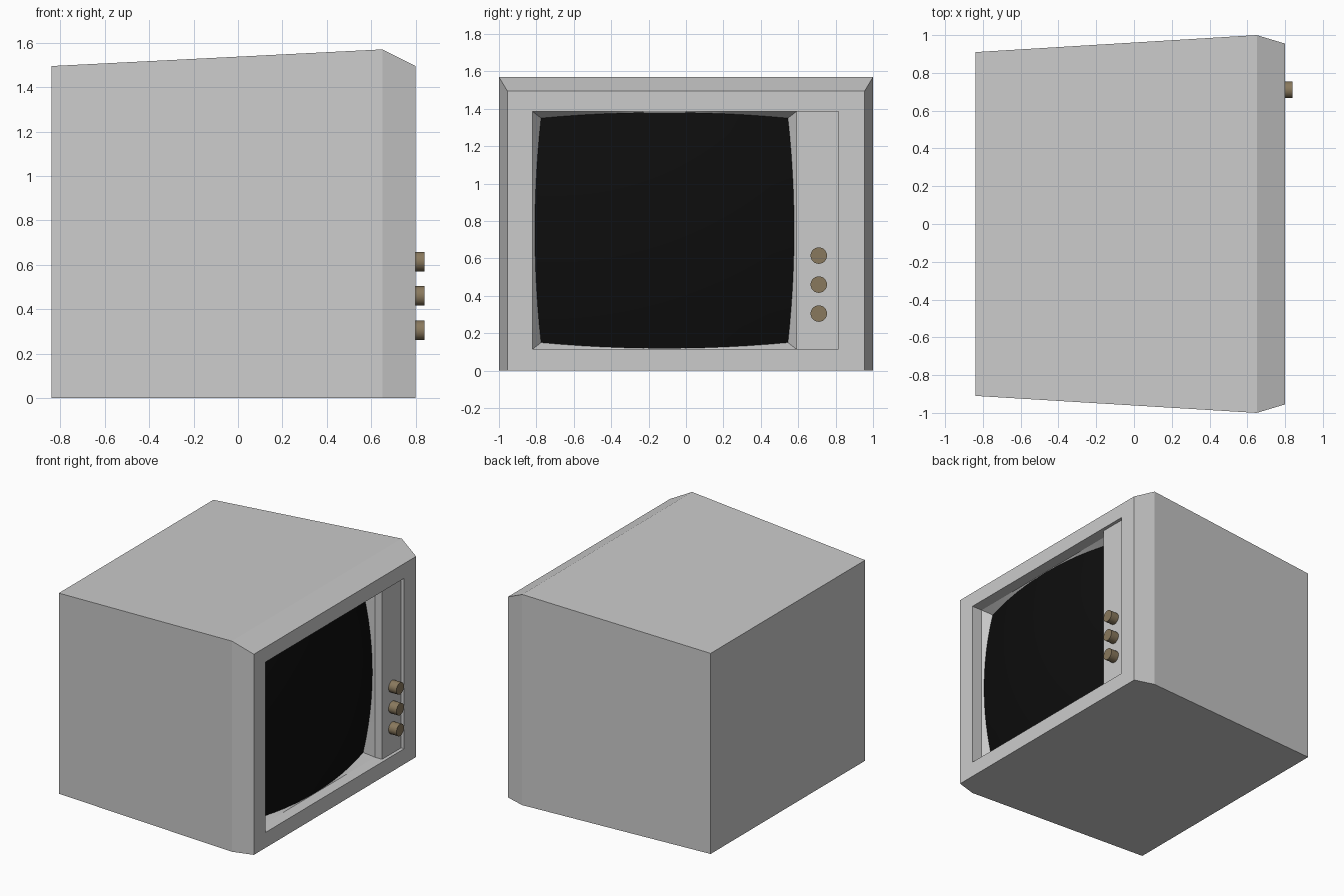
import bpy, bmesh, math
from mathutils import Matrix, Vector

if "Cube" in bpy.data.objects:
    bpy.data.objects.remove(bpy.data.objects["Cube"])


def finish(name, bm, color=None, smooth=None):
    bmesh.ops.recalc_face_normals(bm, faces=bm.faces)
    mesh = bpy.data.meshes.new(name)
    bm.to_mesh(mesh)
    bm.free()
    ob = bpy.data.objects.new(name, mesh)
    bpy.context.collection.objects.link(ob)
    if color:
        mat = bpy.data.materials.new(name + "_material")
        mat.diffuse_color = (*color, 1)
        mat.use_nodes = True
        mat.node_tree.nodes["Principled BSDF"].inputs["Base Color"].default_value = mat.diffuse_color
        mesh.materials.append(mat)
    if smooth:
        bpy.ops.object.select_all(action='DESELECT')
        bpy.context.view_layer.objects.active = ob
        ob.select_set(True)
        bpy.ops.object.shade_smooth_by_angle(angle=math.radians(smooth))
    return ob


def bridge(bm, a, b):
    for i in range(len(a)):
        j = (i + 1) % len(a)
        bm.faces.new((a[i], a[j], b[j], b[i]))


def rect(bm, x, y0, y1, z0, z1):
    return [bm.verts.new((x, y, z)) for y, z in ((y0, z0), (y1, z0), (y1, z1), (y0, z1))]


# Cabinet: tapered shell, chamfered front rim and recessed opening
Y0, Y1, Z0, Z1 = -0.82, 0.815, 0.115, 1.385
bm = bmesh.new()
rings = [rect(bm, *r) for r in (
    (-0.84, -0.91, 0.91, 0, 1.495),
    (0.65, -1.0, 1.0, 0, 1.57),
    (0.80, -0.955, 0.955, 0, 1.495),
    (0.80, Y0, Y1, Z0, Z1),
    (0.715, Y0, Y1, Z0, Z1))]
bm.faces.new(rings[0])
for a, b in zip(rings, rings[1:]):
    bridge(bm, a, b)
finish("cabinet", bm)

# Control panel filling the right of the opening
PANEL_Y, PANEL_X = 0.59, 0.775
bm = bmesh.new()
bmesh.ops.create_cube(bm, size=1, matrix=Matrix.Translation(
    ((PANEL_X + 0.65) / 2, (PANEL_Y + Y1) / 2, (Z0 + Z1) / 2))
    @ Matrix.Diagonal((PANEL_X - 0.65, Y1 - PANEL_Y, Z1 - Z0, 1)))
finish("control_panel", bm)

# Screen: bulged tube face with bowed edges
N = 12
CY, CZ = (Y0 + PANEL_Y) / 2, (Z0 + Z1) / 2
HY, HZ = (PANEL_Y - Y0) / 2, (Z1 - Z0) / 2


def screen_point(u, v):
    y = u * (0.66 + 0.033 * (1 - v * v))
    z = v * (0.60 + 0.031 * (1 - u * u))
    return Vector((0.783 - 0.167 * (y * y + z * z), CY + y, CZ + z))


steps = [-1 + 2 * i / N for i in range(N + 1)]
bm = bmesh.new()
grid = [[bm.verts.new(screen_point(u, v)) for u in steps] for v in steps]
for i in range(N):
    for j in range(N):
        bm.faces.new((grid[i][j], grid[i][j + 1], grid[i + 1][j + 1], grid[i + 1][j]))
screen = finish("screen", bm, (0.004, 0.004, 0.004), 30)
if screen.data.polygons[0].normal.x < 0:
    screen.data.flip_normals()

# Bezel: slopes from the opening wall down to the screen outline
outline = ([(u, -1) for u in steps[:-1]] + [(1, v) for v in steps[:-1]]
           + [(-u, 1) for u in steps[:-1]] + [(-1, -v) for v in steps[:-1]])
bm = bmesh.new()
outer = [bm.verts.new((0.715, CY + u * HY, CZ + v * HZ)) for u, v in outline]
inner = [bm.verts.new(screen_point(u, v)) for u, v in outline]
bridge(bm, outer, inner)
bezel = finish("screen_bezel", bm, smooth=30)
if sum(p.normal.x for p in bezel.data.polygons) < 0:
    bezel.data.flip_normals()

# Three control knobs
for k in range(3):
    bm = bmesh.new()
    bmesh.ops.create_cone(
        bm, cap_ends=True, segments=24, radius1=0.044, radius2=0.044, depth=0.07,
        matrix=Matrix.Translation((0.805, 0.71, 0.305 + 0.155 * k))
        @ Matrix.Rotation(math.pi / 2, 4, 'Y'))
    finish(f"knob_{k + 1}", bm, (0.25, 0.19, 0.11), 40)
